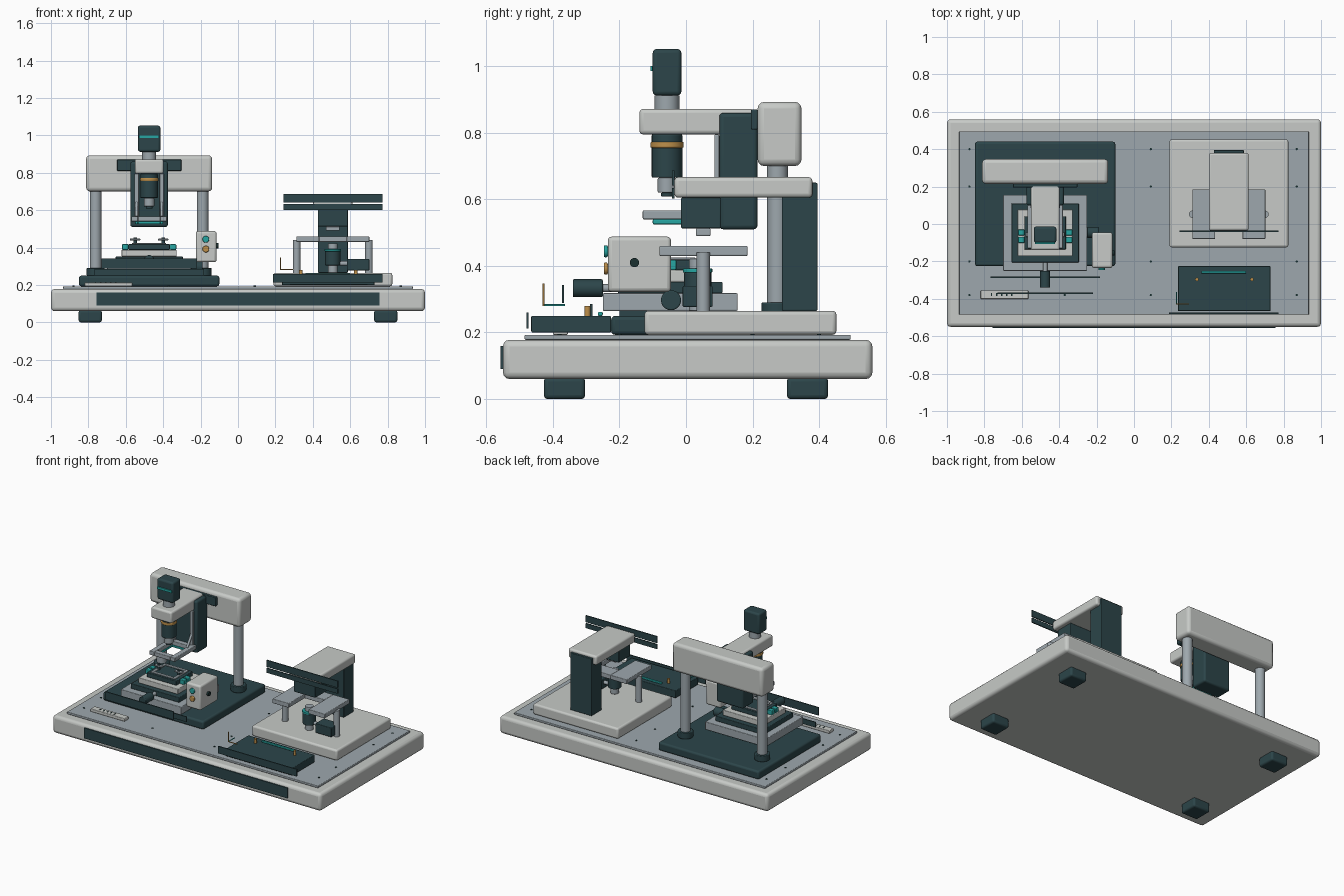
import bpy, bmesh, math
from mathutils import Vector

cube = bpy.data.objects.get("Cube")
if cube:
    bpy.data.objects.remove(cube)

SIDES = (-1, 1)
THIN = .007
SHARP, FINE, SOFT, ROUND = 0, .004, .012, .02


def material(name, red, green, blue):
    mat = bpy.data.materials.new(name)
    mat.use_nodes = True
    mat.diffuse_color = (red, green, blue, 1)
    mat.node_tree.nodes["Principled BSDF"].inputs["Base Color"].default_value = mat.diffuse_color
    return mat


LIGHT = material("warm light grey", .57, .59, .57)
GREY = material("blue grey", .34, .39, .42)
DARK = material("dark teal grey", .025, .06, .068)
BLACK = material("near black", .01, .03, .03)
TEAL = material("teal accent", .02, .38, .36)
AMBER = material("amber accent", .52, .28, .07)


class Bounds:
    """Remembers the extents of a box so that other parts can rest against it."""
    def __init__(self, x, y, z):
        self.x, self.y, self.z = x, y, z
        self.west, self.east = x
        self.front, self.back = y
        self.bottom, self.top = z


def around(centre, half):
    return (centre - half, centre + half)


def above(start, height):
    return (start, start + height)


def shrink(span, inset):
    low, high = span
    return (low + inset, high - inset)


def finish(name, bm, mat, bevel):
    mesh = bpy.data.meshes.new(name)
    bm.to_mesh(mesh)
    bm.free()
    mesh.materials.append(mat)
    part = bpy.data.objects.new(name, mesh)
    bpy.context.collection.objects.link(part)
    if bevel:
        modifier = part.modifiers.new("soft_edges", "BEVEL")
        modifier.width = bevel
        modifier.segments = 3
    bpy.ops.object.select_all(action="DESELECT")
    part.select_set(True)
    bpy.context.view_layer.objects.active = part
    bpy.ops.object.shade_smooth_by_angle(angle=math.radians(35))


def box(name, mat, x, y, z, bevel=FINE):
    bm = bmesh.new()
    bmesh.ops.create_cube(bm, size=1)
    for vert in bm.verts:
        vert.co = [high if c > 0 else low for c, (low, high) in zip(vert.co, (x, y, z))]
    finish(name, bm, mat, bevel)
    return Bounds(x, y, z)


def stack(name, mat, under, height, inset, bevel=FINE):
    """Slab resting on another one, inset from its edges."""
    return box(name, mat, shrink(under.x, inset), shrink(under.y, inset), above(under.top, height), bevel)


def panel(name, mat, x, y, z):
    """Thin upright plate facing the front."""
    box(name, mat, x, above(y, THIN), z, SHARP)


def frame(name, mat, x, y, z, wall):
    """Rectangular frame made of four bars."""
    west, east = x
    front, back = y
    for start in (west, east - wall):
        box(name + "_side", mat, above(start, wall), y, z)
    for start in (front, back - wall):
        box(name + "_end", mat, shrink(x, wall), above(start, wall), z)


def rod(name, mat, start, end, radius, bevel=SHARP):
    start, end = Vector(start), Vector(end)
    axis = end - start
    bm = bmesh.new()
    bmesh.ops.create_cone(bm, cap_ends=True, segments=32, radius1=radius, radius2=radius, depth=axis.length)
    bm.transform(axis.to_track_quat("Z", "Y").to_matrix().to_4x4())
    bmesh.ops.translate(bm, verts=bm.verts, vec=(start + end) / 2)
    finish(name, bm, mat, bevel)


def tube(name, mat, x, y, z, radius, bevel=SHARP):
    """Upright cylinder over a height span."""
    bottom, top = z
    rod(name, mat, (x, y, bottom), (x, y, top), radius, bevel)


# Bench base, feet, deck and front panel
bench = box("bench_base", LIGHT, (-1, 1), (-.55, .56), (.06, .178), ROUND)
for side_x in SIDES:
    for side_y in SIDES:
        box("foot", DARK, around(side_x * .79, .062), around(side_y * .365, .062), (0, .065), SOFT)
deck = stack("deck_plate", GREY, bench, .015, .065)
panel("bench_panel", DARK, around(0, .757), bench.front - THIN, (.09, .16))
for x in (-.88, -.37, .09, .87):
    for y in (-.38, -.2, .2, .4):
        tube("deck_screw", BLACK, x, y, above(deck.top, .003), .006)

# Small index plate on the deck
index = box("index_plate", LIGHT, (-.82, -.565), (-.4, -.355), above(deck.top, .02))
for step in range(5):
    mark_x = index.west + .055 + step * .027
    box("index_mark", BLACK, above(mark_x, THIN), shrink(index.y, .015), above(index.top, .002), SHARP)

# Microscope base, columns and crossbeam
MID, AXIS = -.475, -.057
plinth = box("microscope_base", DARK, (-.85, -.1), (-.225, .44), (deck.top, .25), SOFT)
beam = box("crossbeam", LIGHT, around(MID, .337), (.215, .347), (.7, .893), ROUND)
for side in SIDES:
    column_x = MID + side * .286
    tube("column", GREY, column_x, .275, (plinth.top, beam.bottom + ROUND), .031)
    tube("column_collar", DARK, column_x, .275, above(plinth.top, .04), .048, FINE)
box("beam_rail", DARK, around(MID, .172), (beam.front - ROUND, beam.front), (.81, .87))

# Vertical slide, arm and camera
slide = box("vertical_slide", DARK, around(MID, .1), (.1, beam.front), (.51, .86), SOFT)
arm = box("camera_arm", LIGHT, around(MID, .077), (-.14, .205), (.795, .872), SOFT)
for side in SIDES:
    rail_x = MID + side * .067
    box("slide_rail", GREY, around(rail_x, .012), (slide.front - .015, slide.front), (.54, arm.bottom))
    rod("holder_strut", GREY, (rail_x, .04, .565), (rail_x, .135, .705), .008)
camera = box("camera_body", DARK, around(MID, .06), around(AXIS, .043), (.912, 1.052), SOFT)
panel("camera_stripe", TEAL, shrink(camera.x, THIN), camera.front - THIN, (.985, 1))
tube("camera_neck", GREY, MID, AXIS, (arm.top, camera.bottom), .037)
level = arm.bottom
for name, mat, radius, drop in (
    ("lens_barrel", DARK, .046, .13),
    ("lens_nose", GREY, .028, .045),
    ("lens_tip", DARK, .018, .012),
):
    tube(name, mat, MID, AXIS, (level - drop, level), radius, THIN / 2)
    level -= drop
tube("lens_ring", AMBER, MID, AXIS, (.755, .773), .05, FINE)
frame("filter_frame", GREY, around(MID, .095), (-.13, .1), (.54, .567), .035)
frame("light_ring", TEAL, around(MID, .075), (-.1, .08), (.525, .54), .015)

# Stacked sample stage
lower = box("stage_lower", GREY, around(MID, .225), (-.25, .155), (.265, .318))
box("stage_foot", DARK, shrink(lower.x, .04), shrink(lower.y, .05), (plinth.top, lower.bottom), SHARP)
middle = stack("stage_middle", DARK, lower, .034, .045)
upper = stack("stage_upper", LIGHT, middle, .036, .033)
sample = stack("sample_plate", DARK, upper, .03, .036)
frame("sample_rim", GREY, shrink(sample.x, ROUND), shrink(sample.y, SOFT), above(sample.top, THIN), ROUND)
for side in SIDES:
    for y in (-.085, -.045):
        box("stage_clamp", TEAL, around(MID + side * .128, .017), around(y, .016), sample.z)
    clip_x = MID + side * .075
    tube("clip_post", DARK, clip_x, AXIS, above(sample.top, .037), .009)
    box("sample_clip", GREY, around(clip_x, .028), around(AXIS, SOFT), above(sample.top + ROUND, .01))
rod("front_stage_knob", DARK, (MID, -.34, .333), (MID, lower.front, .333), .027, FINE)
rod("front_knob_shaft", GREY, (MID, lower.front, .333), (MID, middle.front, .333), SOFT)
rod("side_stage_knob", DARK, (lower.east, -.045, .297), (lower.east + .06, -.045, .297), .03, FINE)
panel("stage_panel_low", DARK, around(MID, .293), -.288, above(plinth.top, .035))
panel("stage_panel_high", DARK, around(MID, .255), -.373, (.288, .342))

# Control box with two buttons and a dial
control = box("control_box", LIGHT, (-.225, -.115), (-.235, -.045), (.322, .488), SOFT)
for height, mat in ((.444, TEAL), (.392, AMBER)):
    rod("control_button", mat, (-.172, control.front - SOFT, height), (-.172, control.front, height), .018, FINE)
rod("control_dial", BLACK, (control.east, -.155, .41), (control.east + SOFT, -.155, .41), .014)

# Scanner base, column, arm and head
LENS_X, LENS_Y = .507, .035
pedestal = box("scanner_base", LIGHT, (.19, .825), (-.125, .452), (deck.top, .265), SOFT)
boom = box("scanner_arm", LIGHT, around(LENS_X, .106), (-.035, .38), (.605, .667), SOFT)
box("scanner_column", DARK, around(LENS_X, .08), (.288, .395), (pedestal.top, .65))
head = box("scan_head", DARK, around(LENS_X, .08), (-.015, .105), (.513, boom.bottom))
box("head_window", GREY, around(LENS_X, .037), around(.052, .022), (.49, head.bottom))
for bottom, height in ((.642, .045), (.602, .032)):
    panel("arm_panel", DARK, around(LENS_X, .265), boom.front - THIN, above(bottom, height))

# Notched table on two legs
table_y, table_z = (-.08, .185), (.43, .46)
for side in SIDES:
    box("table_side", GREY, around(LENS_X + side * .134, .061), table_y, table_z)
    tube("table_leg", GREY, LENS_X + side * .193, .052, (pedestal.top, .44), ROUND)
box("table_back", GREY, around(LENS_X, .074), (.09, .185), table_z)

# Upward lens and focus drive
level = pedestal.top
for name, mat, radius, rise in (
    ("objective_base", GREY, .026, .04),
    ("objective_barrel", DARK, .041, .075),
    ("objective_ring", TEAL, .044, .012),
    ("objective_nose", GREY, .026, .03),
):
    tube(name, mat, LENS_X, LENS_Y, above(level, rise), radius, THIN / 3)
    level += rise
motor = box("focus_motor", DARK, (.582, .702), around(LENS_Y, .045), (.277, .34))
rod("focus_shaft", GREY, (LENS_X, LENS_Y, .315), (motor.west, LENS_Y, .315), SOFT)

# Front tray with light strip, pegs and front panel
tray = box("tray", DARK, (.235, .73), (-.465, -.225), (.2, .25))
box("tray_light", TEAL, around(.48, .12), (-.265, -.25), above(tray.top, SOFT))
for side in SIDES:
    tube("tray_peg", AMBER, .483 + side * .147, -.296, above(tray.top, .03), .009)
panel("tray_panel", DARK, around(.48, .293), tray.front - .015, (.212, .26))

# Three-armed pointer above the tray
corner = Vector((.228, -.428, .282))
for direction, mat in (((1, 0, 0), AMBER), ((0, 1, 0), TEAL), ((0, 0, 1), AMBER)):
    rod("pointer_arm", mat, corner, corner + Vector(direction) * .065, .003)
